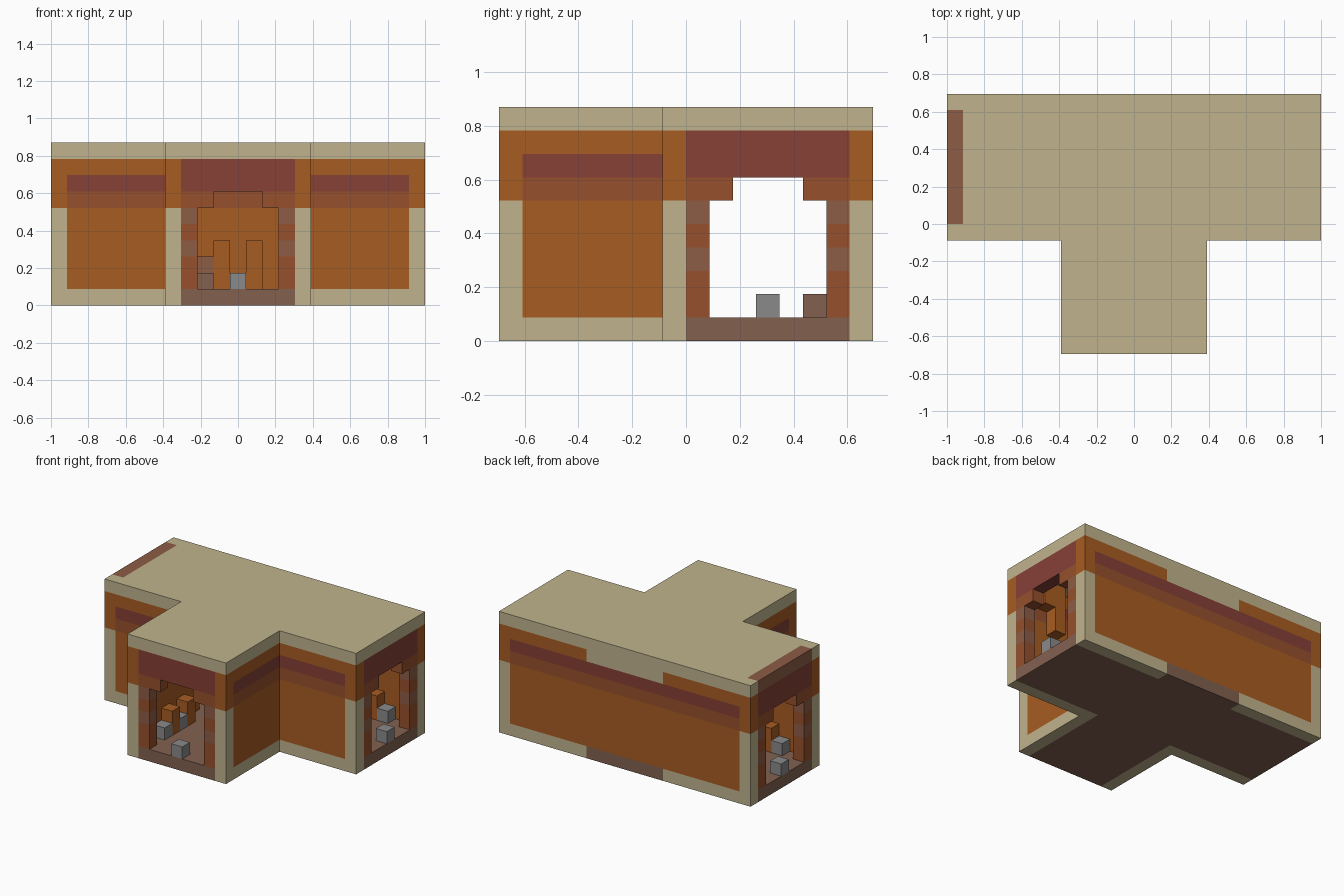
import bpy, bmesh
from mathutils import Matrix, Vector

cube = bpy.data.objects.get("Cube")
if cube:
    bpy.data.objects.remove(cube, do_unlink=True)

UNIT = 2 / 23                       # one building block
ORIGIN = Vector((-1, -8 * UNIT, 0))


def material(name, *rgb):
    color = [((c / 255 + 0.055) / 1.055) ** 2.4 for c in rgb] + [1]
    m = bpy.data.materials.new(name)
    m.use_nodes = True
    m.diffuse_color = color
    m.node_tree.nodes["Principled BSDF"].inputs["Base Color"].default_value = color
    return m


CREAM = material("cream stone", 192, 180, 141)
ORANGE = material("orange plaster", 167, 92, 34)
RUST = material("rust brick", 150, 80, 44)
MAROON = material("maroon trim", 134, 65, 54)
BROWN = material("brown floor", 130, 97, 80)
BRICK = material("dusty brick", 141, 92, 70)
GREY = material("grey stone", 138, 138, 138)


def part(name, blocks):
    """One object from (material, x0, x1, y0, y1, z0, z1) blocks in block units."""
    mesh = bpy.data.meshes.new(name)
    bm = bmesh.new()
    mats = []
    for mat, x0, x1, y0, y1, z0, z1 in blocks:
        if mat not in mats:
            mats.append(mat)
            mesh.materials.append(mat)
        size = Vector((x1 - x0, y1 - y0, z1 - z0)) * UNIT
        mid = Vector((x0 + x1, y0 + y1, z0 + z1)) * UNIT / 2 + ORIGIN
        verts = bmesh.ops.create_cube(bm, size=1, matrix=Matrix.LocRotScale(mid, None, size))["verts"]
        for f in {f for v in verts for f in v.link_faces}:
            f.material_index = mats.index(mat)
    bm.to_mesh(mesh)
    bm.free()
    bpy.context.collection.objects.link(bpy.data.objects.new(name, mesh))


def wall(name, x0, x1, y0, y1, base=CREAM, top=ORANGE):
    courses = [(base, 0, 1), (ORANGE, 1, 6), (RUST, 6, 7), (MAROON, 7, 8), (top, 8, 9)]
    part(name, [(m, x0, x1, y0, y1, a, b) for m, a, b in courses])


def doorway(name, start, depth, along_x):
    # Brick jambs with a stepped head, a lintel and a sill
    rows = [(BROWN, 0, 7, 0, 1), (MAROON, 0, 7, 7, 9)]
    for mat, a, b in [(RUST, 1, 3), (BRICK, 3, 4), (RUST, 4, 5), (BRICK, 5, 6)]:
        rows += [(mat, 0, 1, a, b), (mat, 6, 7, a, b)]
    rows += [(RUST, 0, 2, 6, 7), (RUST, 5, 7, 6, 7)]
    blocks = []
    for mat, u0, u1, a, b in rows:
        run, thick = (start + u0, start + u1), (depth, depth + 1)
        blocks.append((mat, *(run + thick if along_x else thick + run), a, b))
    part(name, blocks)


# Corner posts
for n, (x, y) in enumerate([(0, 7), (22, 7), (0, 15), (22, 15), (7, 0), (15, 0)]):
    part(f"corner_post_{n + 1}", [(CREAM, x, x + 1, y, y + 1, 0, 6),
                                  (ORANGE, x, x + 1, y, y + 1, 6, 9)])

# Plastered walls
wall("front_wall_right", 1, 7, 7, 8)
wall("front_wall_left", 16, 22, 7, 8)
wall("stem_wall_right", 7, 8, 1, 8)
wall("stem_wall_left", 15, 16, 1, 8)
wall("back_wall_right", 1, 8, 15, 16)
wall("back_wall_middle", 8, 15, 15, 16, BROWN, CREAM)
wall("back_wall_left", 15, 22, 15, 16)

# Doorways at the three ends
doorway("front_doorway", 8, 0, True)
doorway("right_doorway", 8, 0, False)
doorway("left_doorway", 8, 22, False)

# Floor and roof
part("floor", [(BROWN, 1, 22, 8, 15, 0, 1), (BROWN, 8, 15, 1, 8, 0, 1)])
part("roof", [(CREAM, 1, 23, 7, 16, 9, 10), (CREAM, 7, 16, 0, 7, 9, 10),
              (CREAM, 0, 1, 7, 8, 9, 10), (CREAM, 0, 1, 15, 16, 9, 10)])
part("roof_end_strip", [(BRICK, 0, 1, 8, 15, 9, 10)])


def column(mat, x, y, height, base=1):
    return (mat, x, x + 1, y, y + 1, base, base + height)


# Threshold stones
for side, x, y in [("front", 11, 0), ("right", 0, 11), ("left", 22, 11)]:
    part(f"{side}_threshold_stone", [column(GREY, x, y, 1)])

# Seating groups along the side walls: stool, post, stool, post
for side, x, y, dx, dy in [("stem", 8, 2, 0, 1), ("right", 2, 8, 1, 0), ("left", 20, 14, -1, 0)]:
    kinds = [(GREY, 1), (ORANGE, 2), (GREY, 1), (ORANGE, 2)]
    part(f"{side}_seating", [column(m, x + n * dx, y + n * dy, h)
                             for n, (m, h) in enumerate(kinds)])

# Steps and posts against the back wall
part("back_steps", [column(BROWN, 9, 13, 1), column(BRICK, 9, 14, 2)])
part("back_posts", [column(ORANGE, 10, 14, 3), column(ORANGE, 12, 14, 3)])

# Hanging beams under the ceiling
part("hanging_beams", [column(ORANGE, 19, 8, 4, 5), column(ORANGE, 20, 8, 2, 7)])
